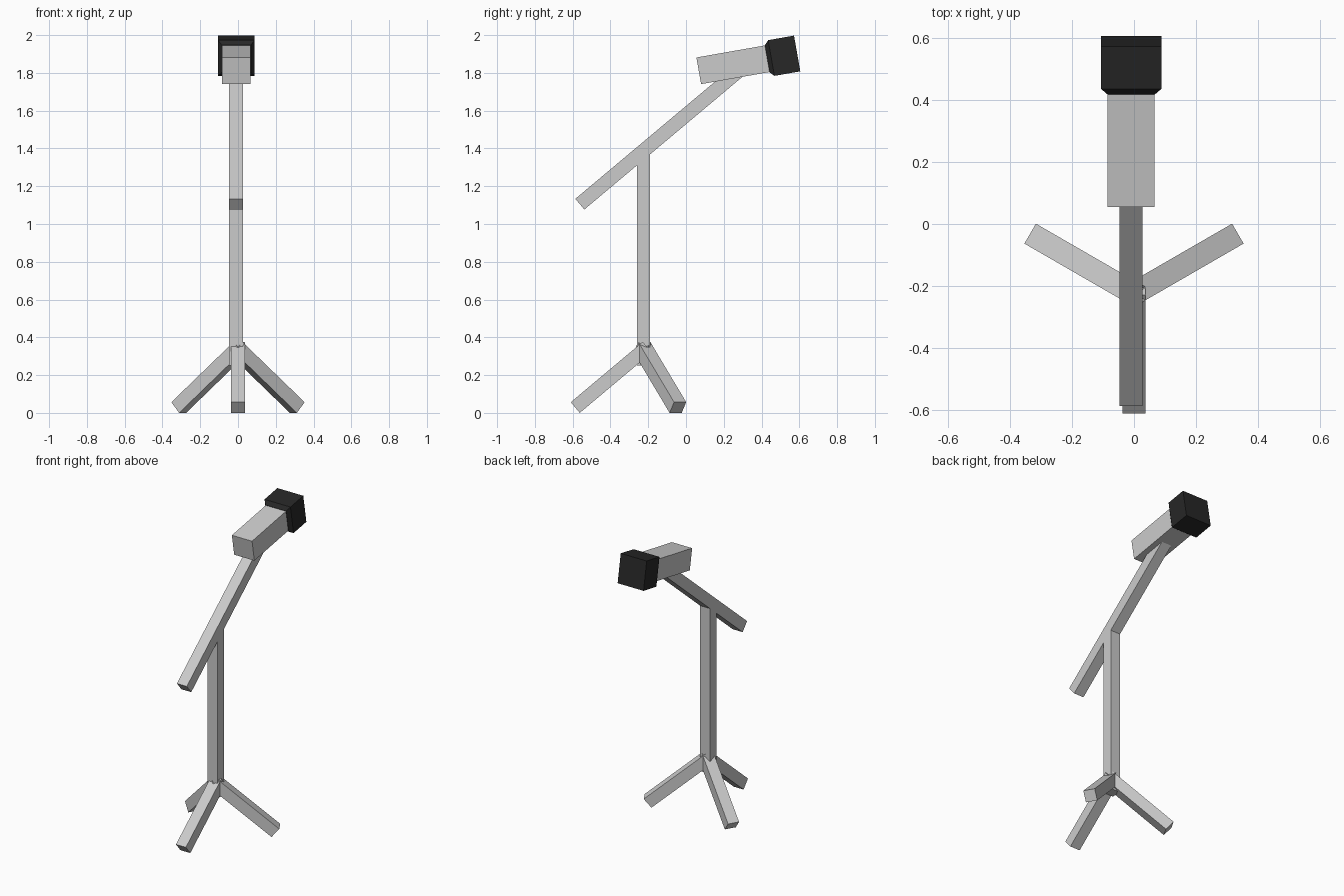
import bpy
import bmesh
from math import radians, sin, cos
from mathutils import Matrix, Vector

if "Cube" in bpy.data.objects:
    bpy.data.objects.remove(bpy.data.objects["Cube"])


def loft(name, matrix, rings):
    """Rectangular sections (distance, width, height) lofted along local x."""
    bm = bmesh.new()
    loops = []
    for s, w, h in rings:
        corners = [(-1, -1), (1, -1), (1, 1), (-1, 1)]
        loops.append([bm.verts.new((s, a * w / 2, b * h / 2)) for a, b in corners])
    bm.faces.new(loops[0])
    bm.faces.new(loops[-1])
    for lower, upper in zip(loops, loops[1:]):
        for i in range(4):
            j = (i + 1) % 4
            bm.faces.new((lower[i], lower[j], upper[j], upper[i]))
    bmesh.ops.recalc_face_normals(bm, faces=bm.faces)
    mesh = bpy.data.meshes.new(name)
    bm.to_mesh(mesh)
    bm.free()
    mesh.transform(matrix)
    obj = bpy.data.objects.new(name, mesh)
    bpy.context.collection.objects.link(obj)
    return obj


def frame(origin, heading, pitch):
    """Local x points along the heading, raised by the pitch (degrees)."""
    return (Matrix.Translation(Vector(origin))
            @ Matrix.Rotation(radians(heading), 4, 'Z')
            @ Matrix.Rotation(radians(-pitch), 4, 'Y'))


T = 0.074          # tube thickness
CX, CY = -0.01, -0.224

# Upright post
loft("post", frame((CX, CY, 0.25), 90, 90), [(0, T, 0.069), (1.14, T, 0.069)])

# Tripod legs, each sloping down 40 degrees from the hub
leg_length = 0.497
foot_r, foot_z = 0.386 - T / 2 * sin(radians(40)), T / 2 * cos(radians(40))
for i, heading in enumerate((-90, 30, 150)):
    a = radians(heading)
    foot = (foot_r * cos(a), CY + foot_r * sin(a), foot_z)
    loft(f"leg_{i + 1}", frame(foot, heading + 180, 40), [(0, T, T), (leg_length, T, T)])

# Slanted boom arm
loft("boom_arm", frame((CX, -0.562, 1.105), 90, 40), [(0, T, T), (1.13, T, T)])

# Microphone body and dark flared head
mic = frame((-0.009, 0.0675, 1.811), 90, 10)
loft("microphone_body", mic, [(0, 0.151, 0.143), (0.372, 0.151, 0.143)])
head = loft("microphone_head", mic,
            [(0.368, 0.153, 0.146), (0.39, 0.194, 0.192), (0.529, 0.194, 0.192)])
dark = bpy.data.materials.new("dark_foam")
dark.diffuse_color = (0.02, 0.02, 0.02, 1)
dark.use_nodes = True
dark.node_tree.nodes["Principled BSDF"].inputs["Base Color"].default_value = dark.diffuse_color
head.data.materials.append(dark)
